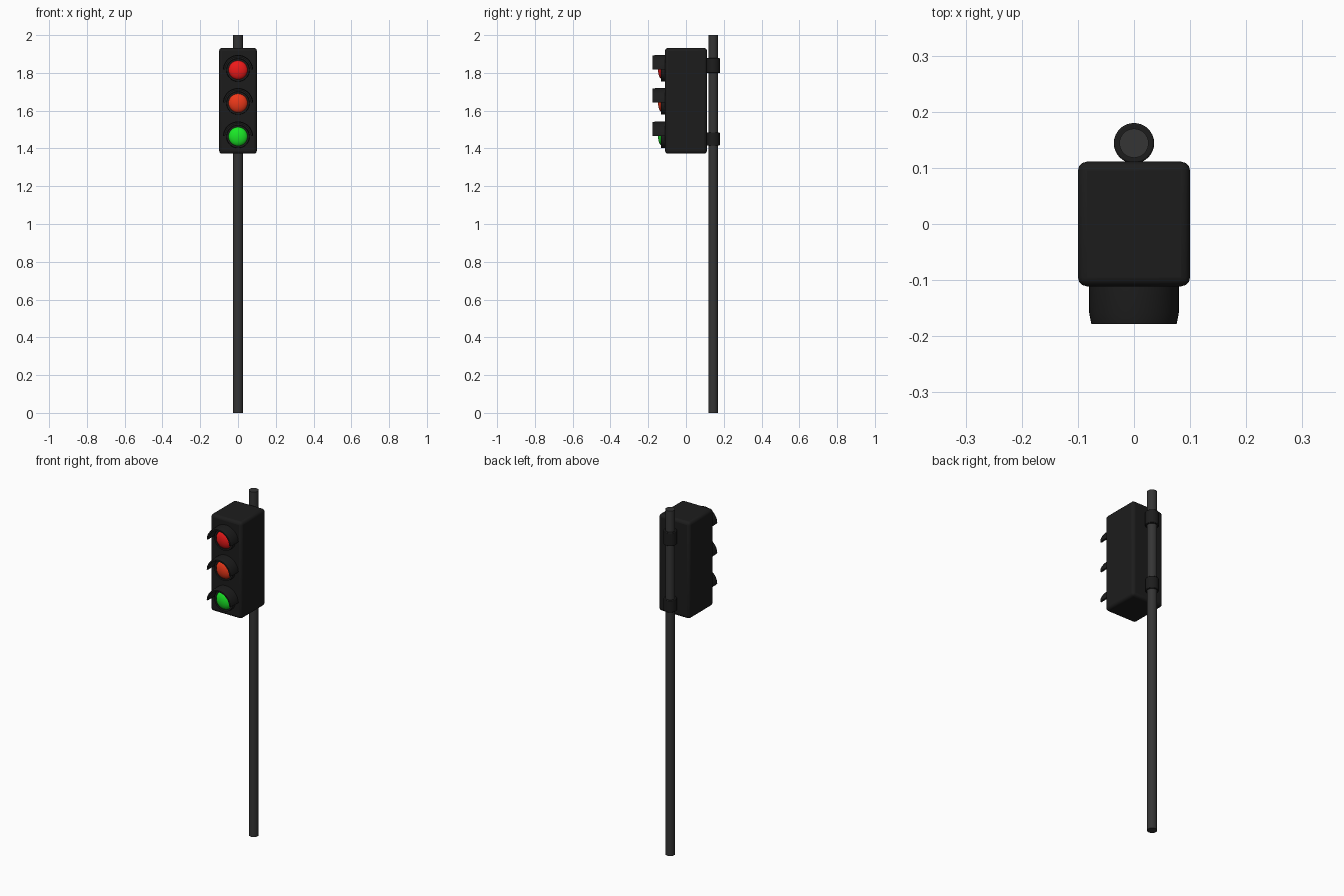
import bpy, bmesh, math
from math import sin, cos, pi

if "Cube" in bpy.data.objects:
    bpy.data.objects.remove(bpy.data.objects["Cube"])


def material(name, rgb):
    m = bpy.data.materials.new(name)
    m.diffuse_color = (*rgb, 1)
    m.use_nodes = True
    m.node_tree.nodes["Principled BSDF"].inputs["Base Color"].default_value = m.diffuse_color
    return m


BLACK = material("black_plastic", (0.012, 0.012, 0.012))
METAL = material("dark_metal", (0.035, 0.035, 0.035))
COLOURS = {"red": (0.85, 0.01, 0.01), "amber": (0.85, 0.04, 0.01), "green": (0.01, 0.8, 0.02)}


def finish(ob, mat, angle=35):
    ob.data.materials.append(mat)
    bpy.ops.object.select_all(action='DESELECT')
    ob.select_set(True)
    bpy.context.view_layer.objects.active = ob
    bpy.ops.object.shade_smooth_by_angle(angle=math.radians(angle))


def lathe(name, profile, z, mat, a0=0, a1=2 * pi, steps=32):
    """Sweep a closed (radius, y) profile about the y axis at height z."""
    bm = bmesh.new()
    rows = []
    for i in range(steps + 1):
        a = a0 + (a1 - a0) * i / steps
        rows.append([bm.verts.new((r * cos(a), y, z + r * sin(a))) for r, y in profile])
    n = len(profile)
    for p, q in zip(rows, rows[1:]):
        for j in range(n):
            k = (j + 1) % n
            bm.faces.new((p[j], p[k], q[k], q[j]))
    if a1 - a0 < 2 * pi - 0.01:
        bm.faces.new(rows[0])
        bm.faces.new(rows[-1])
    bmesh.ops.remove_doubles(bm, verts=bm.verts, dist=1e-5)
    bmesh.ops.recalc_face_normals(bm, faces=bm.faces)
    me = bpy.data.meshes.new(name)
    bm.to_mesh(me)
    bm.free()
    ob = bpy.data.objects.new(name, me)
    bpy.context.collection.objects.link(ob)
    finish(ob, mat)


def cylinder(name, r, z0, z1, mat, bevel=0):
    bpy.ops.mesh.primitive_cylinder_add(vertices=32, radius=r, depth=z1 - z0,
                                        location=(0, 0.144, (z0 + z1) / 2))
    ob = bpy.context.object
    ob.name = name
    if bevel:
        b = ob.modifiers.new("bevel", 'BEVEL')
        b.width, b.segments = bevel, 2
    finish(ob, mat)


# Pole and the two clamps holding the housing
cylinder("pole", 0.026, 0, 2, METAL)
cylinder("upper_clamp", 0.036, 1.80, 1.878, BLACK, 0.003)
cylinder("lower_clamp", 0.035, 1.415, 1.485, BLACK, 0.003)

# Signal housing
bpy.ops.mesh.primitive_cube_add(size=1, location=(0, 0, 1.652))
housing = bpy.context.object
housing.name = "housing"
housing.scale = (0.2, 0.222, 0.56)
bpy.ops.object.transform_apply(location=False, rotation=False, scale=True)
bev = housing.modifiers.new("bevel", 'BEVEL')
bev.width, bev.segments = 0.016, 3
finish(housing, BLACK)

# Three lamps: bezel ring, domed lens and hood
for (name, rgb), z in zip(COLOURS.items(), (1.815, 1.64, 1.463)):
    lathe(name + "_bezel", [(0.062, -0.105), (0.060, -0.132), (0.050, -0.132), (0.050, -0.105)], z, BLACK)
    dome = [(0.051 * cos(t * pi / 16), -0.122 - 0.026 * sin(t * pi / 16)) for t in range(9)]
    lathe(name + "_lens", dome + [(0, -0.105), (0.051, -0.105)], z, material(name, rgb))
    hood = [(0.080, -0.105), (0.080, -0.158), (0.076, -0.178), (0.068, -0.178), (0.070, -0.105)]
    lathe(name + "_hood", hood, z, BLACK, 0.03, pi - 0.03, 24)
